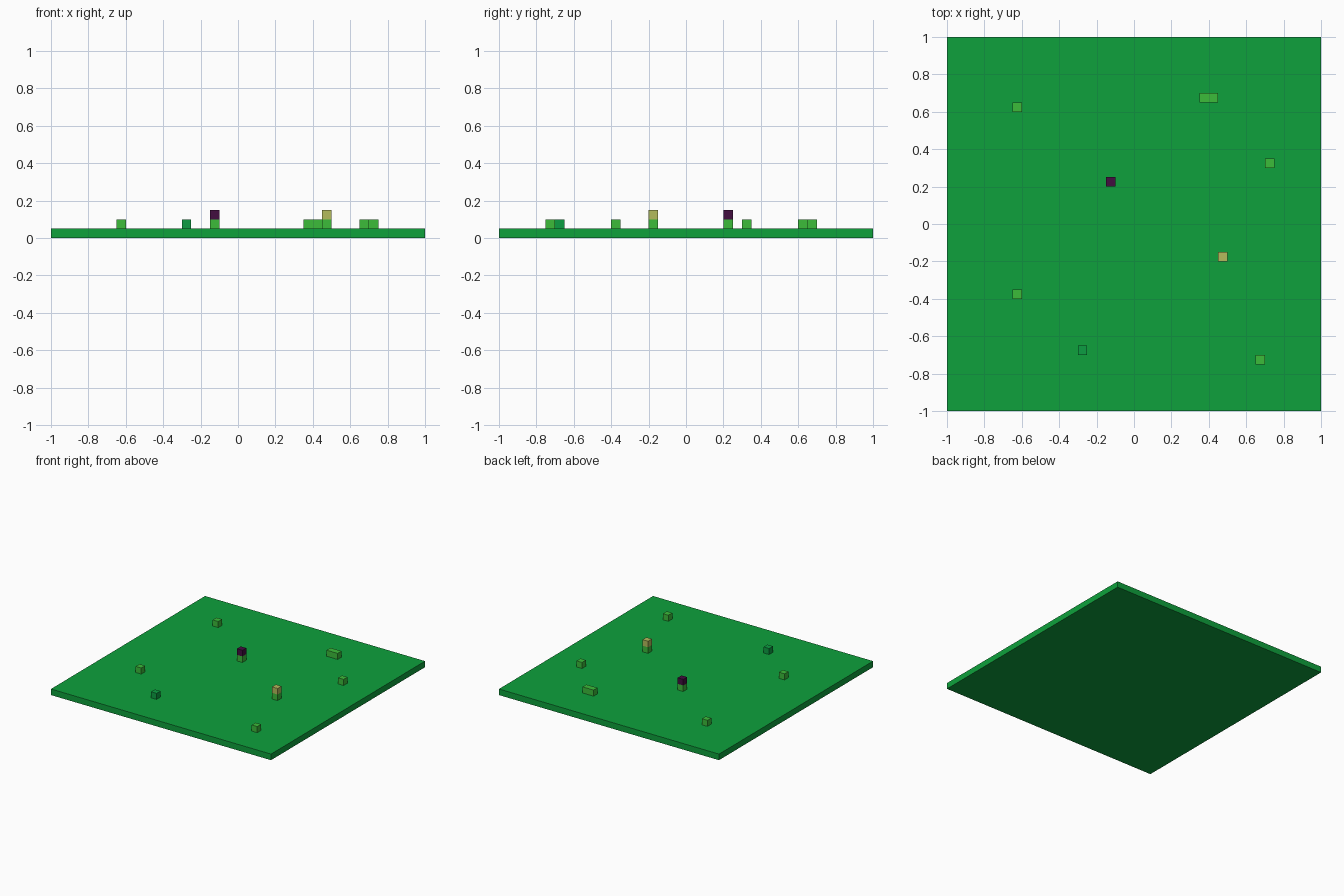
import bpy

cube = bpy.data.objects.get("Cube")
if cube:
    bpy.data.objects.remove(cube, do_unlink=True)

U = 0.05  # edge length of one block


def linear(c):
    c /= 255
    return c / 12.92 if c <= 0.04045 else ((c + 0.055) / 1.055) ** 2.4


def material(name, r, g, b):
    m = bpy.data.materials.new(name)
    m.use_nodes = True
    col = (linear(r), linear(g), linear(b), 1)
    m.diffuse_color = col
    bsdf = m.node_tree.nodes["Principled BSDF"]
    bsdf.inputs["Base Color"].default_value = col
    bsdf.inputs["Roughness"].default_value = 0.9
    return m


grass = material("grass green", 14, 161, 60)
leaf = material("leaf green", 60, 188, 58)
bush = material("bush green", 12, 158, 66)
plum = material("plum", 66, 14, 64)
straw = material("straw yellow", 180, 187, 92)


def block(name, mat, x, y, z, sx=U, sy=U, sz=U):
    """Box centred on x, y with its underside at z."""
    bpy.ops.mesh.primitive_cube_add(size=1, location=(x, y, z + sz / 2))
    ob = bpy.context.object
    ob.name = name
    ob.scale = (sx, sy, sz)
    bpy.ops.object.transform_apply(location=False, rotation=False, scale=True)
    ob.data.materials.append(mat)
    return ob


# Ground slab
block("ground", grass, 0, 0, 0, 2, 2, U)

# Single grass tufts
for i, (x, y) in enumerate([(-0.625, 0.625), (0.725, 0.325),
                            (-0.625, -0.375), (0.675, -0.725)], 1):
    block(f"grass_tuft_{i}", leaf, x, y, U)

# Double-width tuft and darker bush
block("wide_grass_tuft", leaf, 0.4, 0.675, U, 2 * U)
block("bush", bush, -0.275, -0.675, U)

# Flowers: a stem block with a coloured bloom on top
for name, mat, x, y in [("plum_flower", plum, -0.125, 0.225),
                        ("straw_flower", straw, 0.475, -0.175)]:
    block(name + "_stem", leaf, x, y, U)
    block(name + "_bloom", mat, x, y, 2 * U)
